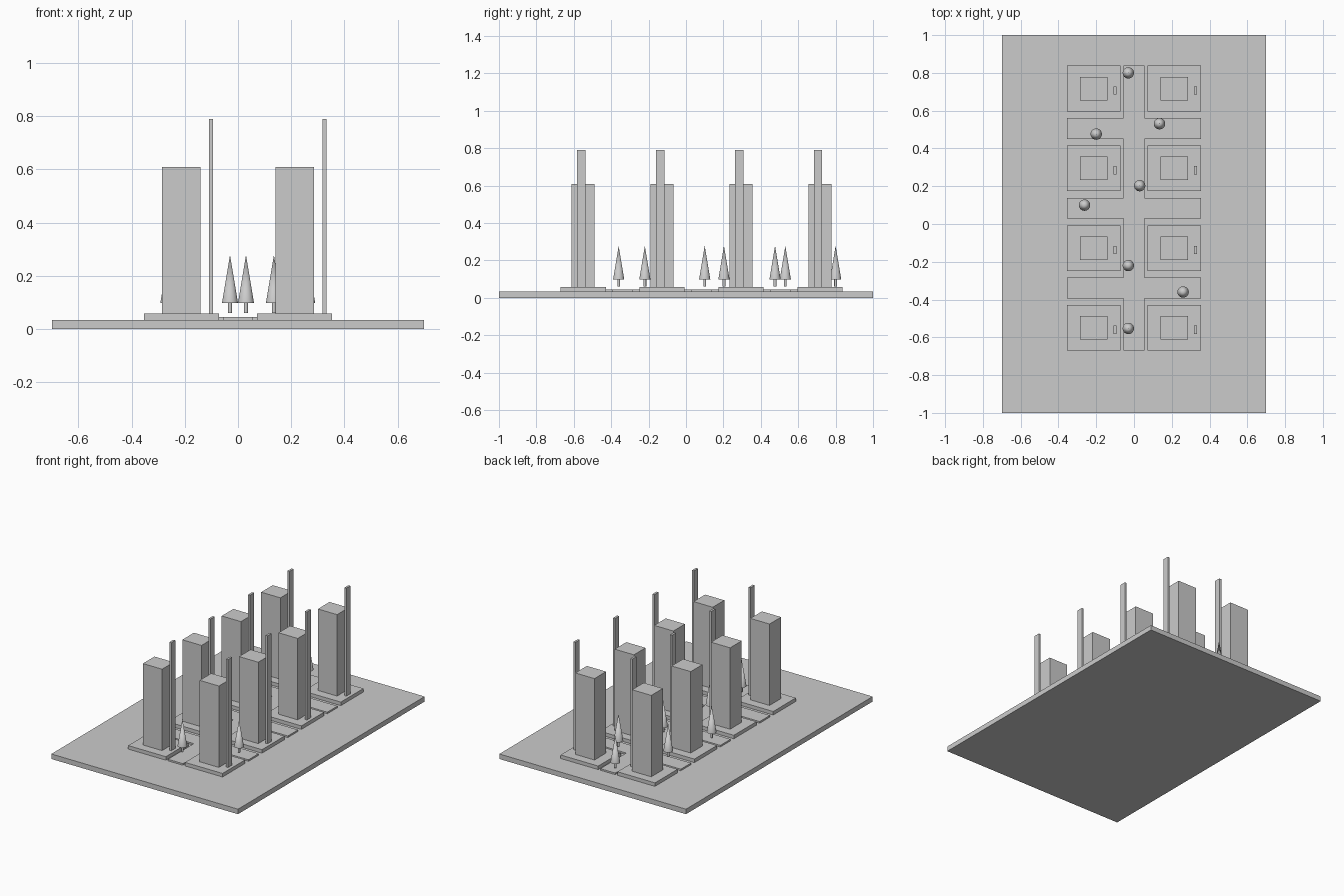
import bpy, bmesh
from math import radians

if "Cube" in bpy.data.objects:
    bpy.data.objects.remove(bpy.data.objects["Cube"])

BASE_TOP, ROAD_TOP, PAD_TOP = 0.034, 0.045, 0.058
ROWS = [-0.55 + 0.4223 * i for i in range(4)]


def box(name, x, y, z0, z1, sx, sy):
    bpy.ops.mesh.primitive_cube_add(size=1, location=(x, y, (z0 + z1) / 2))
    ob = bpy.context.object
    ob.name = name
    ob.scale = (sx, sy, z1 - z0)
    bpy.ops.object.transform_apply(location=False, rotation=False, scale=True)
    return ob


def cone(name, x, y, z0, z1, r0, r1):
    bpy.ops.mesh.primitive_cone_add(vertices=32, radius1=r0, radius2=r1,
                                    depth=z1 - z0, location=(x, y, (z0 + z1) / 2))
    bpy.context.object.name = name
    bpy.ops.object.shade_smooth_by_angle(angle=radians(40))


# ground slab
box("ground_slab", 0, 0, 0, BASE_TOP, 1.4, 2.0)

# road network: one avenue with three cross streets, extruded from its outline
right = [(0.056, -0.671)]
for y in [(a + b) / 2 for a, b in zip(ROWS, ROWS[1:])]:
    right += [(0.056, y - 0.055), (0.354, y - 0.055), (0.354, y + 0.055), (0.056, y + 0.055)]
right.append((0.056, 0.838))
outline = right + [(-x, y) for x, y in reversed(right)]
bm = bmesh.new()
face = bm.faces.new([bm.verts.new((x, y, BASE_TOP)) for x, y in outline])
top = bmesh.ops.extrude_face_region(bm, geom=[face])["geom"]
bmesh.ops.translate(bm, vec=(0, 0, ROAD_TOP - BASE_TOP),
                    verts=[v for v in top if isinstance(v, bmesh.types.BMVert)])
bmesh.ops.recalc_face_normals(bm, faces=bm.faces)
mesh = bpy.data.meshes.new("roads")
bm.to_mesh(mesh)
bm.free()
bpy.context.collection.objects.link(bpy.data.objects.new("roads", mesh))

# building plots: pad, tower block and tall slim mast
for y in ROWS:
    for x in (-0.213, 0.213):
        box("plot_pad", x, y, BASE_TOP, PAD_TOP, 0.282, 0.242)
        box("tower", x, y, PAD_TOP, 0.61, 0.144, 0.124)
        box("mast", x + 0.112, y - 0.01, PAD_TOP, 0.79, 0.015, 0.043)

# trees along the roads
for x, y in [(-0.03, 0.80), (0.135, 0.531), (-0.2, 0.476), (0.03, 0.203),
             (-0.262, 0.1), (-0.03, -0.22), (0.26, -0.36), (-0.03, -0.553)]:
    cone("tree_trunk", x, y, 0.06, 0.1, 0.0075, 0.0075)
    cone("tree_crown", x, y, 0.098, 0.278, 0.03, 0)
